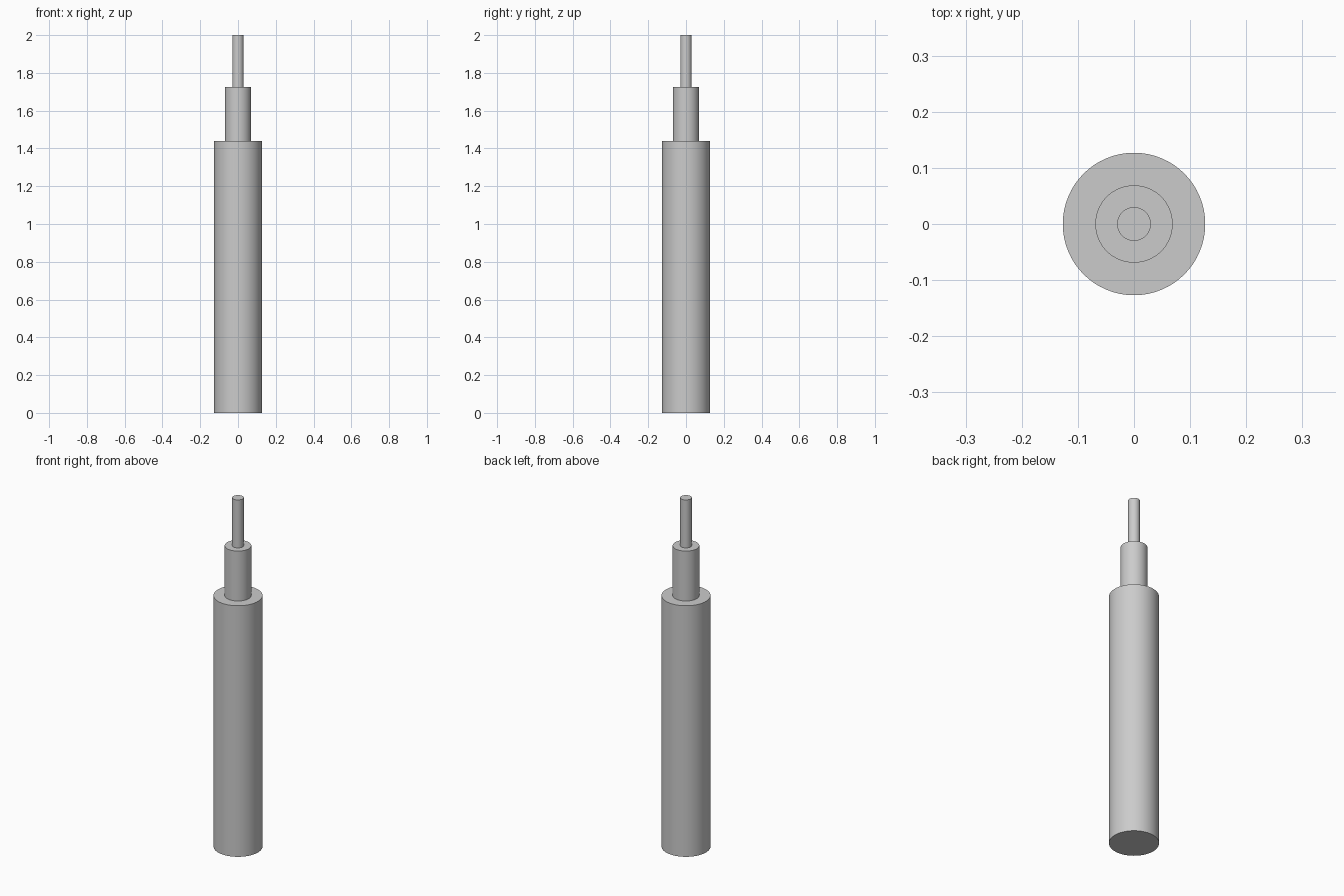
import bpy
import math

if "Cube" in bpy.data.objects:
    bpy.data.objects.remove(bpy.data.objects["Cube"])


def cylinder(name, radius, z0, z1):
    bpy.ops.mesh.primitive_cylinder_add(
        vertices=64, radius=radius, depth=z1 - z0,
        location=(0, 0, (z0 + z1) / 2))
    obj = bpy.context.object
    obj.name = name
    bpy.ops.object.shade_smooth_by_angle(angle=math.radians(30))
    return obj


# Stripped cable: thick jacket, inner insulation, bare core
cylinder("outer_jacket", 0.127, 0.0, 1.439)
cylinder("inner_insulation", 0.069, 1.439, 1.725)
cylinder("core_wire", 0.03, 1.725, 2.0)
